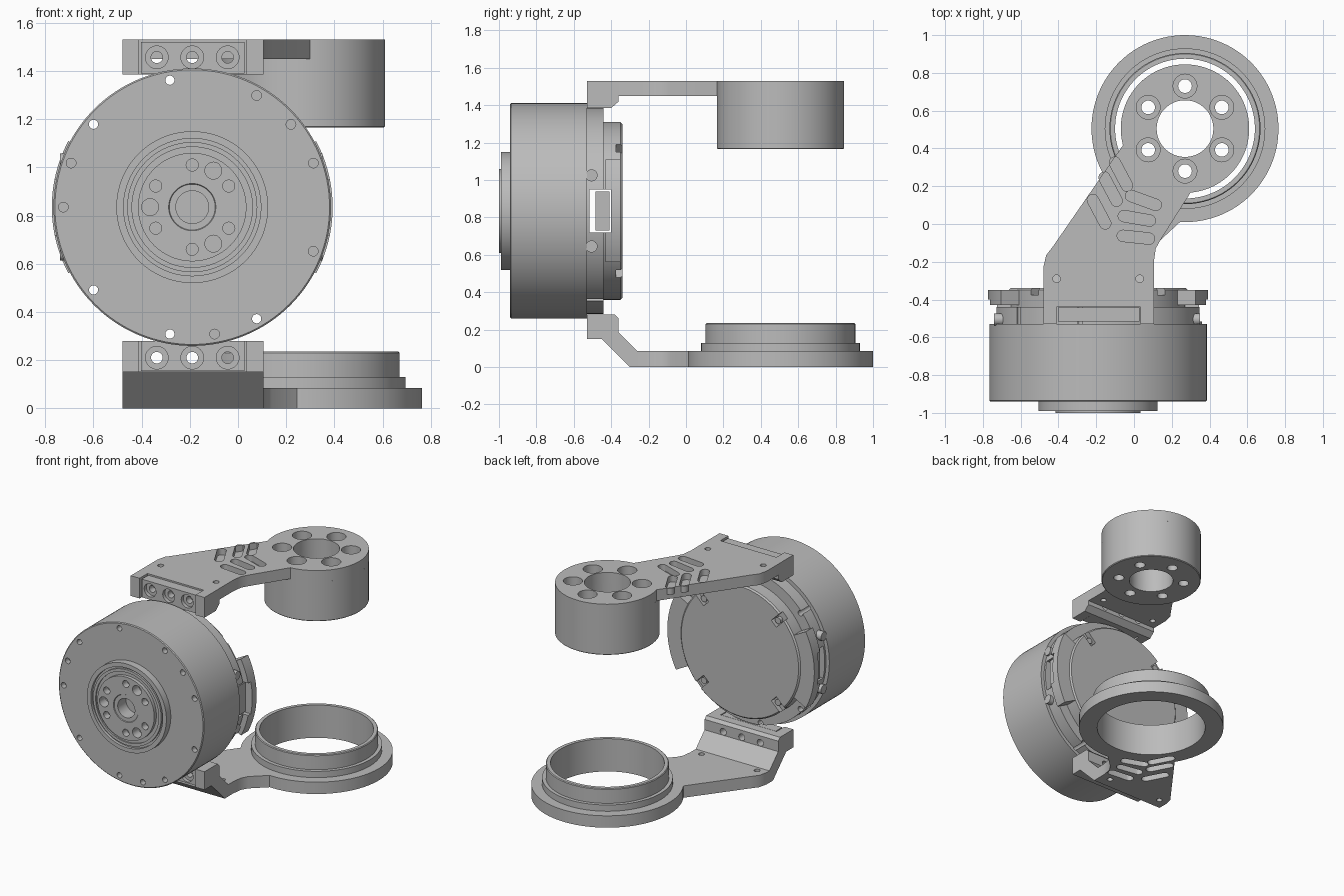
import bpy, bmesh
from math import sin, cos, pi, radians
from mathutils import Matrix, Vector

if "Cube" in bpy.data.objects:
    bpy.data.objects.remove(bpy.data.objects["Cube"])

grey = bpy.data.materials.new("machined_grey")
grey.use_nodes = True
colour = (0.5, 0.5, 0.5, 1)
grey.diffuse_color = colour
next(n for n in grey.node_tree.nodes
     if n.type == 'BSDF_PRINCIPLED').inputs["Base Color"].default_value = colour

CX, CZ = -0.19, 0.835            # motor axis
RING = Vector((0.27, 0.505))     # arm pivot in plan
parts = []


def add_object(name, bm):
    mesh = bpy.data.meshes.new(name)
    bm.to_mesh(mesh)
    bm.free()
    mesh.materials.append(grey)
    ob = bpy.data.objects.new(name, mesh)
    bpy.context.scene.collection.objects.link(ob)
    return ob


def finish(name, bm, keep=True):
    """Close the solid, point its normals outwards and store it."""
    bmesh.ops.remove_doubles(bm, verts=bm.verts, dist=1e-5)
    bm.normal_update()
    bmesh.ops.recalc_face_normals(bm, faces=bm.faces)
    if bm.calc_volume(signed=True) < 0:
        bmesh.ops.reverse_faces(bm, faces=bm.faces)
    ob = add_object(name, bm)
    if keep:
        parts.append(ob)
    return ob


def lathe(name, profile, centre, axis='Z', steps=96, closed=False, keep=True):
    """Revolve (radius, height) points around an axis."""
    bm = bmesh.new()
    vs = [bm.verts.new((r, 0, h)) for r, h in profile]
    pairs = list(zip(vs, vs[1:])) + ([(vs[-1], vs[0])] if closed else [])
    es = [bm.edges.new(p) for p in pairs]
    bmesh.ops.spin(bm, geom=vs + es, cent=(0, 0, 0), axis=(0, 0, 1),
                   angle=2 * pi, steps=steps)
    turn = {'Z': Matrix(), 'Y': Matrix.Rotation(-pi / 2, 4, 'X'),
            'X': Matrix.Rotation(pi / 2, 4, 'Y')}[axis]
    bm.transform(Matrix.Translation(centre) @ turn)
    return finish(name, bm, keep)


def rod(r, lo, hi, centre, axis='Z', name="cutter", keep=False):
    return lathe(name, [(0, lo), (r, lo), (r, hi), (0, hi)], centre, axis, 32, keep=keep)


def prism(name, pts, lo, hi, axis='Z', keep=True):
    """Extrude a 2D outline along an axis."""
    place = {'Z': lambda a, b, h: (a, b, h), 'Y': lambda a, b, h: (a, h, b),
             'X': lambda a, b, h: (h, a, b)}[axis]
    bm = bmesh.new()
    low = [bm.verts.new(place(*p, lo)) for p in pts]
    high = [bm.verts.new(place(*p, hi)) for p in pts]
    bm.faces.new(low[::-1])
    bm.faces.new(high)
    for i in range(len(pts)):
        bm.faces.new((low[i - 1], low[i], high[i], high[i - 1]))
    return finish(name, bm, keep)


def slab(name, loops, lo, hi):
    """Flat plate from an outer loop and hole loops, walls included."""
    bm = bmesh.new()
    rims = []
    for pts in loops:
        low = [bm.verts.new((p[0], p[1], lo)) for p in pts]
        high = [bm.verts.new((p[0], p[1], hi)) for p in pts]
        for i in range(len(pts)):
            bm.faces.new((low[i - 1], low[i], high[i], high[i - 1]))
        rims.append((low, high))
    for level in (0, 1):
        edges = [bm.edges.get((rim[level][i - 1], rim[level][i]))
                 for rim in rims for i in range(len(rim[level]))]
        bmesh.ops.triangle_fill(bm, edges=edges, use_beauty=True, normal=(0, 0, 1))
    return finish(name, bm)


def box(name, x, y, z, keep=False):
    return prism(name, [(x[0], y[0]), (x[1], y[0]), (x[1], y[1]), (x[0], y[1])], *z, keep=keep)


def arc(c, r, a0, a1, n):
    return [(c[0] + r * cos(radians(a0 + (a1 - a0) * i / n)),
             c[1] + r * sin(radians(a0 + (a1 - a0) * i / n))) for i in range(n + 1)]


def circle(c, r, n=32):
    return arc(c, r, 0, 360, n)[:-1]


def cut(targets, tools):
    """Subtract separate tools from each target, then drop the tools."""
    bm = bmesh.new()
    for t in tools:
        bm.from_mesh(t.data)
        bpy.data.objects.remove(t)
    tool = add_object("cutter", bm)
    tool.hide_render = True
    for ob in targets:
        m = ob.modifiers.new("cut", 'BOOLEAN')
        m.operation, m.solver, m.object = 'DIFFERENCE', 'EXACT', tool
        bpy.context.view_layer.objects.active = ob
        bpy.ops.object.modifier_apply(modifier=m.name)
    bpy.data.objects.remove(tool)


def polar(r, deg):
    return (CX + r * cos(radians(deg)), 0, CZ + r * sin(radians(deg)))


# Motor: drum with stepped output hub, and a hollow rear housing
drum = lathe("motor_drum", [
    (0, -.9), (.068, -.9), (.068, -.995), (.095, -.995), (.098, -1), (.225, -1),
    (.225, -.975), (.25, -.975), (.25, -.985), (.27, -.985), (.27, -.97), (.285, -.97),
    (.285, -.99), (.315, -.99), (.315, -.94), (.57, -.94), (.576, -.935),
    (.576, -.53), (0, -.53)], (CX, 0, CZ), 'Y', 128)
rear = lathe("rear_housing", [
    (0, -.39), (.44, -.39), (.44, -.53), (.55, -.53), (.55, -.44), (.475, -.44),
    (.475, -.35), (.465, -.34), (0, -.34)], (CX, 0, CZ), 'Y', 128)

# Side lugs, connectors and screws on the rear housing
lugs = []
for side, mid in (("left", 0), ("right", 180)):
    outline = (arc((CX, CZ), .583, mid - 28, mid + 28, 20)
               + arc((CX, CZ), .46, mid + 28, mid - 28, 20))
    lugs.append(prism(side + "_lug", outline, -.43, -.35, 'Y'))
    s = cos(radians(mid))
    box(side + "_connector", sorted((CX + s * .4, CX + s * .535)), (-.485, -.41),
        (.73, .94), keep=True)
    for dz in (-.19, .19):
        rod(.032, -.03, .02, (CX + s * .52, -.505, CZ + dz), 'X', side + "_side_screw", True)

# Flange holes, hub holes, side window and rear screw slots
cut([drum, rear], [rod(.019, -1.1, -.3, polar(.535, a), 'Y') for a in (100, 140, 220, 260, 300)])
cut([drum], [rod(.02, -1.1, -.9, polar(.535, a), 'Y') for a in (60, 40, 20, -20, -80, 160, 180)]
    + [rod(.025, -1.1, -.95, polar(.175, a), 'Y') for a in (30, 90, 150, 210, 270, 330)]
    + [rod(.035, -1.1, -.93, polar(.175, a), 'Y') for a in (60, 180, 300)])
cut([rear] + lugs, [box("cutter", (-1, 1), (-.515, -.4), (.72, .95))])
slots = []
for a in (45, 135, 225, 315):
    d, n = Vector((cos(radians(a)), sin(radians(a)))), Vector((-sin(radians(a)), cos(radians(a))))
    c = Vector((CX, CZ))
    slots.append(prism("cutter", [c + d * r + n * w for r, w in
                                  ((.38, -.028), (.6, -.028), (.6, .028), (.38, .028))],
                       -.375, -.3, 'Y', keep=False))
    rod(.022, -.38, -.35, polar(.415, a), 'Y', "rear_screw", True)
cut([rear], slots)


# Outlines of the plates: angled neck flowing into a round end, and oblong pockets
def plate_outline(start, r, a0, a1):
    neck_left = [(-.43, -.12), (-.465, -.165), (-.48, -.23), (-.48, start)]
    neck_right = [(.105, start), (.105, -.2), (.115, -.13), (.14, -.085)]
    return neck_right + arc(RING, r, a0, a1, 80) + neck_left


def pockets(dy):
    loops = []
    for x, y, deg in ((-.07, .265, -62), (-.125, .185, -62), (-.185, .065, -62),
                      (.05, .125, -20), (.015, .03, -10), (.01, -.07, -6)):
        d = Vector((cos(radians(deg)), sin(radians(deg)))) * .07
        c = Vector((x, y + dy))
        loops.append(arc(c + d, .03, deg - 90, deg + 90, 10)
                     + arc(c - d, .03, deg + 90, deg + 270, 10))
    return loops


# Top plate in two layers, the upper one pocketed, over a drilled boss
bolts = arc(RING, .225, 30, 330, 5)
top_loops = ([plate_outline(-.36, .34, -85, 195), circle(RING, .15, 96)]
             + [circle(p, .063) for p in bolts]
             + [circle((x, -.29), .02) for x in (-.41, .03)])
slab("top_plate_base", top_loops, 1.45, 1.485)
slab("top_plate_face", top_loops + pockets(0), 1.485, 1.53)
boss = lathe("top_boss", [(0, 1.165), (.335, 1.165), (.34, 1.17), (.34, 1.45), (0, 1.45)],
             (*RING, 0))
cut([boss], [lathe("cutter", [(0, 1), (.036, 1), (.036, 1.3), (.063, 1.3), (.063, 1.6), (0, 1.6)],
                   (*p, 0), steps=32, keep=False) for p in bolts]
    + [lathe("cutter", [(0, 1), (.15, 1), (.15, 1.6), (0, 1.6)], (*RING, 0), keep=False)])

# Bottom plate in two layers, the lower one pocketed, under a stepped collar
bottom_loops = ([plate_outline(-.26, .495, -93, 211), circle(RING, .37, 96)]
                + [circle((x, -.22), .02) for x in (-.41, .03)])
slab("bottom_plate_face", bottom_loops + pockets(-.06), 0, .045)
slab("bottom_plate_base", bottom_loops, .045, .085)
lathe("bearing_collar", [(.37, .085), (.425, .085), (.425, .13), (.4, .13), (.4, .23),
                         (.395, .235), (.37, .235)], (*RING, 0), closed=True)

# Clamps joining the plates to the motor, each holding a bolted tab in its front recess
top_clamp = prism("top_clamp", [(-.53, 1.385), (-.4, 1.385), (-.36, 1.42), (-.36, 1.53),
                                (-.53, 1.53)], -.48, .105, 'X')
bottom_clamp = prism("bottom_clamp", [(-.53, .28), (-.38, .28), (-.36, .26), (-.36, .185),
                                      (-.26, .085), (-.26, 0), (-.3, 0), (-.45, .15),
                                      (-.53, .15)], -.48, .105, 'X')
for name, clamp, z, recess, tab_z in (("top_tab", top_clamp, 1.457, (1.3, 1.6), (1.39, 1.52)),
                                      ("bottom_tab", bottom_clamp, .21, (.152, .4), (.155, .28))):
    cut([clamp], [box("cutter", (-.41, .035), (-.6, -.44), recess)])
    tab = box(name, (-.403, .028), (-.515, -.442), tab_z, keep=True)
    cut([clamp, tab], [lathe("cutter", [(0, -.6), (.047, -.6), (.047, -.49), (.024, -.49),
                                        (.024, -.2), (0, -.2)], (x, 0, z), 'Y', 32, keep=False)
                       for x in (-.337, -.19, -.043)])

# Smooth the round surfaces and keep the edges sharp
for ob in bpy.context.scene.objects:
    ob.select_set(ob in parts)
bpy.context.view_layer.objects.active = parts[0]
bpy.ops.object.shade_smooth_by_angle(angle=radians(30))
